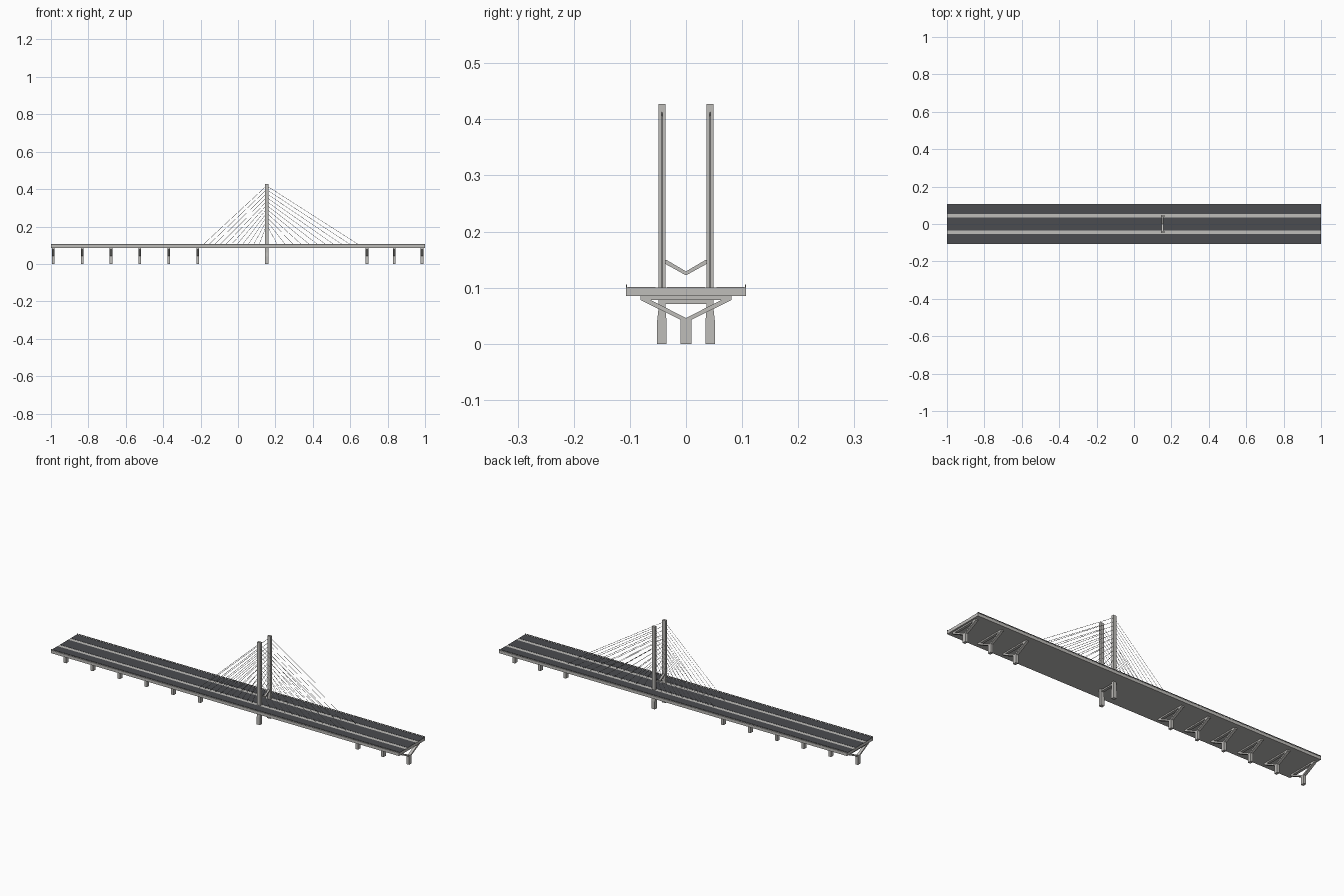
import bpy, bmesh
from mathutils import Vector

if "Cube" in bpy.data.objects:
    bpy.data.objects.remove(bpy.data.objects["Cube"])


def material(name, rgb):
    m = bpy.data.materials.new(name)
    m.use_nodes = True
    m.diffuse_color = (*rgb, 1)
    m.node_tree.nodes["Principled BSDF"].inputs["Base Color"].default_value = (*rgb, 1)
    return m


concrete = material("concrete", (0.52, 0.51, 0.49))
asphalt = material("asphalt", (0.07, 0.072, 0.08))
steel = material("steel", (0.3, 0.3, 0.3))


def finish(name, bm, mat):
    bmesh.ops.recalc_face_normals(bm, faces=bm.faces)
    mesh = bpy.data.meshes.new(name)
    bm.to_mesh(mesh)
    bm.free()
    mesh.materials.append(mat)
    ob = bpy.data.objects.new(name, mesh)
    bpy.context.collection.objects.link(ob)
    return ob


def add_box(bm, x0, x1, y0, y1, z0, z1):
    verts = bmesh.ops.create_cube(bm, size=1)["verts"]
    for v in verts:
        v.co = ((x0 + x1) / 2 + v.co.x * (x1 - x0),
                (y0 + y1) / 2 + v.co.y * (y1 - y0),
                (z0 + z1) / 2 + v.co.z * (z1 - z0))


def box(name, mat, *bounds):
    bm = bmesh.new()
    add_box(bm, *bounds)
    return finish(name, bm, mat)


def add_plate(bm, x, width, profile):
    """Extrude a y-z outline along x, centred on x."""
    face = bm.faces.new([bm.verts.new((x - width / 2, y, z)) for y, z in profile])
    new = bmesh.ops.extrude_face_region(bm, geom=[face])["geom"]
    bmesh.ops.translate(bm, vec=(width, 0, 0),
                        verts=[g for g in new if isinstance(g, bmesh.types.BMVert)])


def add_cable(bm, a, b, r):
    """Slim four-sided cable from a to b."""
    a, b = Vector(a), Vector(b)
    verts = bmesh.ops.create_cone(bm, segments=4, radius1=r, radius2=r,
                                  depth=(b - a).length, cap_ends=True)["verts"]
    turn = (b - a).to_track_quat('Z', 'Y')
    for v in verts:
        v.co = turn @ v.co + (a + b) / 2


TOWER_X, TOWER_Y = 0.153, 0.043
DECK_LOW, DECK_TOP, HALF = 0.085, 0.1, 0.107

# Deck slab with three carriageways, leaving two pale medians between them
box("deck", concrete, -1, 1, -HALF, HALF, DECK_LOW, DECK_TOP)
for name, y0, y1 in (("front_road", -0.104, -0.054), ("middle_road", -0.034, 0.034),
                     ("back_road", 0.054, 0.104)):
    box(name, asphalt, -1, 1, y0, y1, DECK_TOP, DECK_TOP + 0.001)

# Railings along both edges
for side, name in ((-1, "front_railing"), (1, "back_railing")):
    bm = bmesh.new()
    y = side * 0.106
    for z in (0.1025, 0.105):
        add_box(bm, -1, 1, y - 0.001, y + 0.001, z - 0.0006, z + 0.0006)
    count = 100
    for i in range(count + 1):
        x = -0.999 + 1.998 * i / count
        add_box(bm, x - 0.001, x + 0.001, y - 0.001, y + 0.001, DECK_TOP, 0.105)
    finish(name, bm, steel)

# Piers: stem, two spreading arms and a cap beam
pier_x = [-0.988 + 0.1545 * i for i in range(6)] + [0.69, 0.836, 0.984]
for i, x in enumerate(pier_x):
    bm = bmesh.new()
    add_plate(bm, x, 0.014, [(-0.01, 0), (0.01, 0), (0.01, 0.043), (0, 0.046), (-0.01, 0.043)])
    for s in (-1, 1):
        add_plate(bm, x, 0.014, [(0, 0.046), (s * 0.01, 0.043), (s * 0.081, 0.078),
                                 (s * 0.081, DECK_LOW), (s * 0.07, 0.0815)])
    add_box(bm, x - 0.007, x + 0.007, -0.081, 0.081, 0.0785, DECK_LOW)
    finish(f"pier_{i + 1}", bm, concrete)

# Tower legs with thicker feet
for side, name in ((-1, "front_tower"), (1, "back_tower")):
    bm = bmesh.new()
    half = [(0.0085, 0), (0.0085, 0.04), (0.0063, 0.06), (0.0063, 0.427)]
    outline = half + [(-y, z) for y, z in reversed(half)]
    add_plate(bm, TOWER_X, 0.0185, [(side * TOWER_Y + y, z) for y, z in outline])
    finish(name, bm, concrete)

# Crossbeam under the deck and V brace above it
box("tower_crossbeam", concrete, TOWER_X - 0.007, TOWER_X + 0.007,
    -TOWER_Y, TOWER_Y, 0.071, 0.0785)
bm = bmesh.new()
add_plate(bm, TOWER_X, 0.01, [(0, 0.122), (0.038, 0.143), (0.038, 0.149), (0.034, 0.149),
                              (0, 0.129), (-0.034, 0.149), (-0.038, 0.149), (-0.038, 0.143)])
finish("v_brace", bm, concrete)

# Fans of stay cables from each tower leg to the medians
CABLES = 11
for side, name in ((-1, "front_cables"), (1, "back_cables")):
    bm = bmesh.new()
    y = side * TOWER_Y
    for end in (-0.19, 0.65):
        for i in range(CABLES):
            t = i / (CABLES - 1)
            near = TOWER_X + (end - TOWER_X) * 0.12
            foot = near + (end - near) * t
            add_cable(bm, (TOWER_X, y, 0.21 + 0.208 * t), (foot, y, DECK_TOP), 0.0008)
    finish(name, bm, steel)
